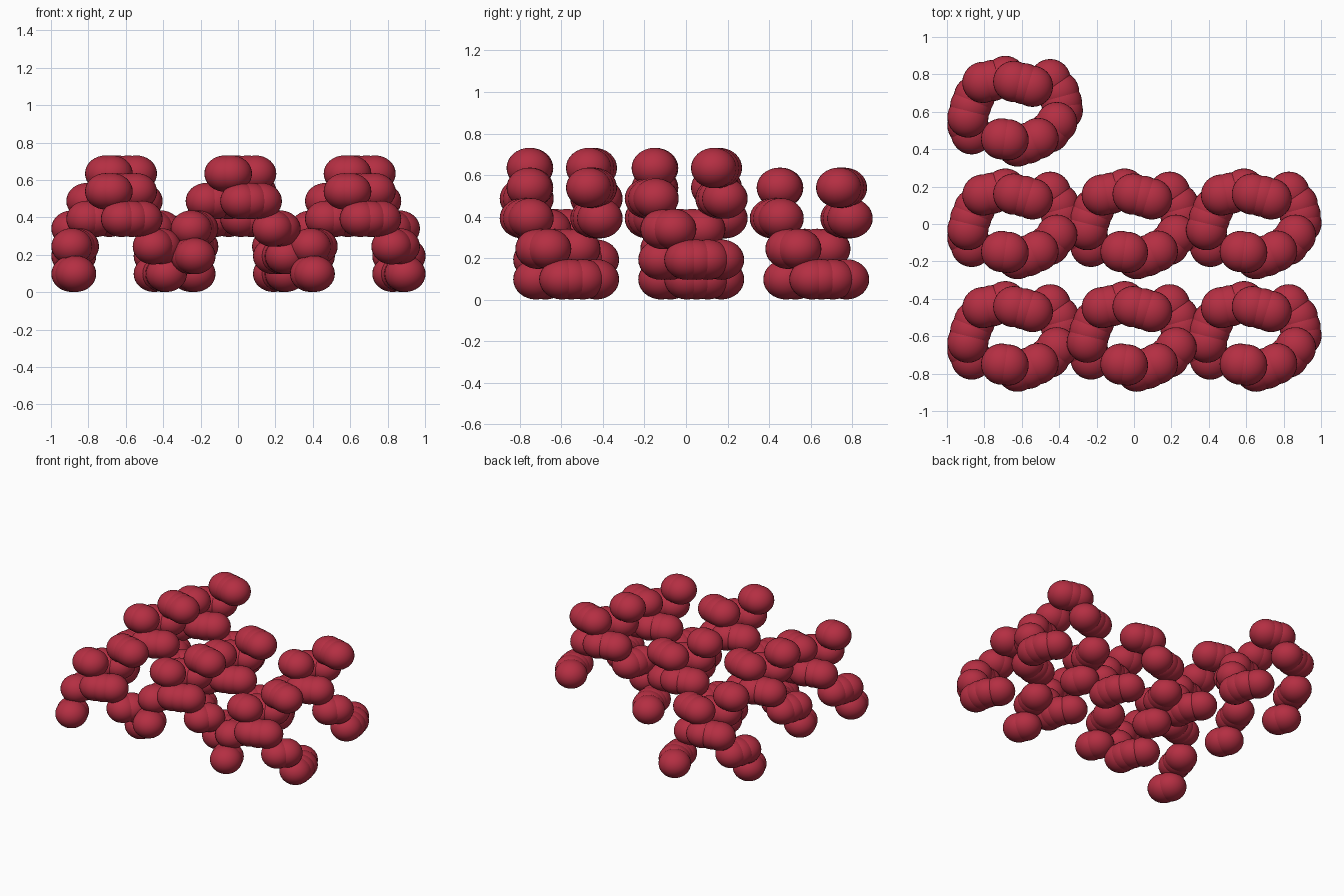
import bpy, bmesh
from mathutils import Matrix

if "Cube" in bpy.data.objects:
    bpy.data.objects.remove(bpy.data.objects["Cube"])

red = bpy.data.materials.new("red")
red.diffuse_color = (0.46, 0.028, 0.055, 1)
red.use_nodes = True
red.node_tree.nodes["Principled BSDF"].inputs["Base Color"].default_value = red.diffuse_color

R_XY, R_Z = 0.11, 0.097          # flattened bead
BASE, STEP, LIFT = 0.098, 0.147, 0.095

# two bead strands spiralling clockwise upward, four levels each
strand_a = [
    [(0.19, 0.17), (0.235, 0.105), (0.25, 0.05), (0.255, 0.005)],
    [(0.225, -0.06), (0.185, -0.11)],
    [(0.125, -0.145), (0.07, -0.17), (0.015, -0.185)],
    [(-0.035, -0.152), (-0.07, -0.147)],
]
strand_b = [
    [(-0.23, -0.12), (-0.25, -0.075)],
    [(-0.25, -0.03), (-0.235, 0.03), (-0.215, 0.08)],
    [(-0.17, 0.155), (-0.12, 0.165), (-0.05, 0.187)],
    [(-0.005, 0.16), (0.05, 0.148), (0.095, 0.134)],
]

# one bead ring mesh, shared by all copies
bm = bmesh.new()
for strand in (strand_a, strand_b):
    for level, points in enumerate(strand):
        for x, y in points:
            m = Matrix.Translation((x, y, BASE + level * STEP)) @ Matrix.Diagonal((R_XY, R_XY, R_Z, 1))
            bmesh.ops.create_uvsphere(bm, u_segments=32, v_segments=16, radius=1, matrix=m)
for f in bm.faces:
    f.smooth = True
ring = bpy.data.meshes.new("bead_ring")
bm.to_mesh(ring)
bm.free()
ring.materials.append(red)

# grid of seven rings, alternate ones raised
for n in range(7):
    row, col = divmod(n, 3)
    ob = bpy.data.objects.new(f"bead_ring_{n + 1}", ring)
    ob.location = ((col - 1) * 0.638, (row - 1) * 0.602, LIFT * ((row + col) % 2))
    bpy.context.collection.objects.link(ob)
